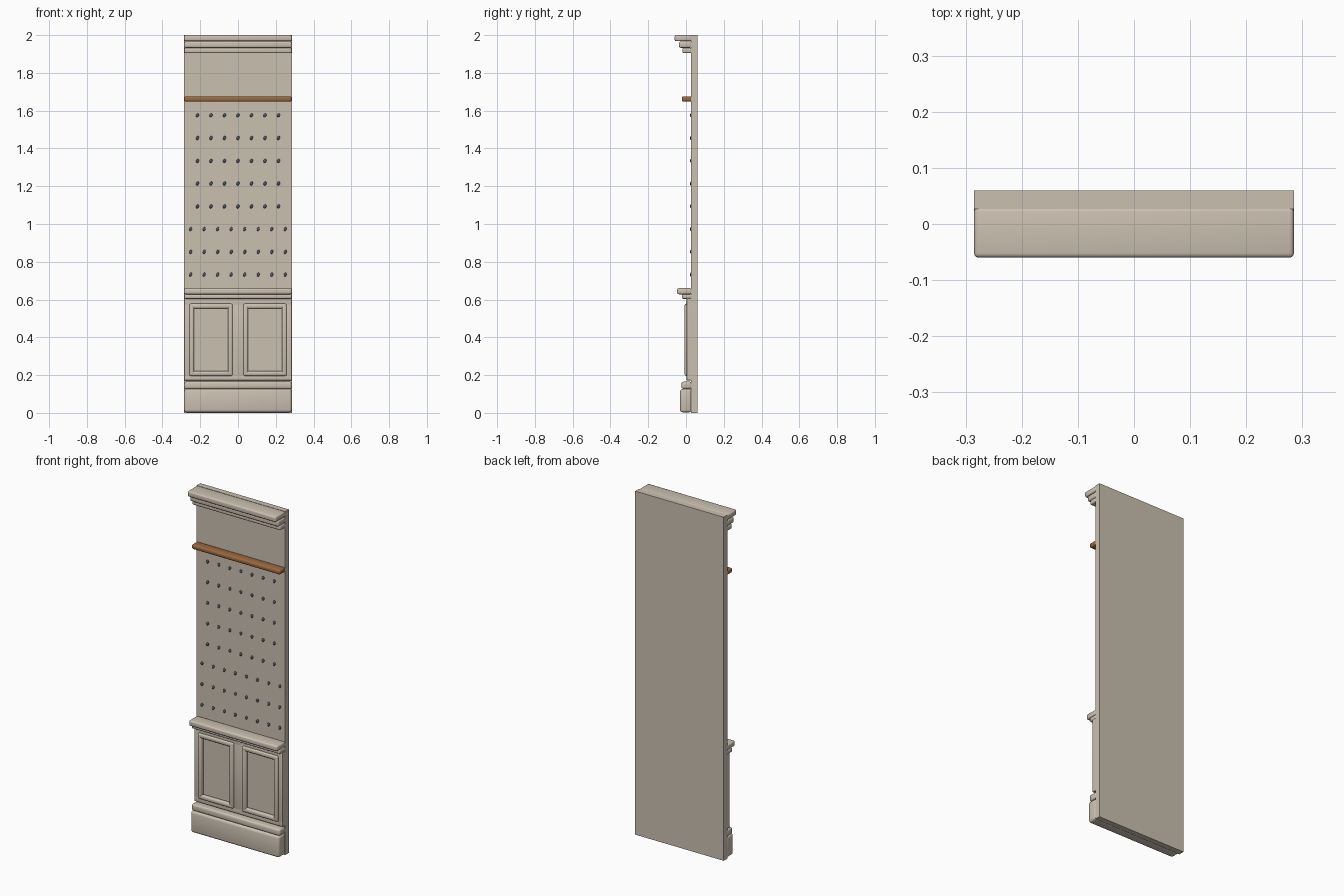
import bpy
import bmesh
from math import radians
from mathutils import Matrix

cube = bpy.data.objects.get("Cube")
if cube:
    bpy.data.objects.remove(cube, do_unlink=True)


def material(name, color):
    m = bpy.data.materials.new(name)
    m.use_nodes = True
    m.diffuse_color = (*color, 1)
    m.node_tree.nodes["Principled BSDF"].inputs["Base Color"].default_value = (*color, 1)
    return m


plaster = material("warm plaster", (0.60, 0.53, 0.44))
wood = material("brown wood", (0.33, 0.14, 0.05))
slate = material("slate blue", (0.08, 0.10, 0.14))


def finish(name, bm, mat, smooth):
    mesh = bpy.data.meshes.new(name)
    bm.to_mesh(mesh)
    bm.free()
    mesh.materials.append(mat)
    for p in mesh.polygons:
        p.use_smooth = smooth
    obj = bpy.data.objects.new(name, mesh)
    bpy.context.collection.objects.link(obj)
    return obj


def box(name, x, y, z, bevel=0.0, mat=plaster):
    """Box between (min, max) pairs, with softened edges."""
    bm = bmesh.new()
    bmesh.ops.create_cube(bm, size=1)
    for v in bm.verts:
        v.co = [r[1] if c > 0 else r[0] for c, r in zip(v.co, (x, y, z))]
    if bevel:
        bmesh.ops.bevel(bm, geom=bm.edges[:], offset=bevel, segments=3,
                        profile=0.5, affect='EDGES', clamp_overlap=True)
    return finish(name, bm, mat, bevel > 0)


HALF = 0.285
WALL = 0.027
span = (-HALF, HALF)

# Wall slab
box("wall", span, (WALL, 0.06), (0, 2))

# Full-width mouldings: name, front y, bottom, top, bevel
for name, front, low, high, bevel in (
    ("cornice_top", -0.06, 1.968, 2.0, 0.008),
    ("cornice_middle", -0.037, 1.933, 1.966, 0.008),
    ("cornice_lower", -0.018, 1.905, 1.932, 0.007),
    ("chair_rail", -0.047, 0.628, 0.66, 0.009),
    ("chair_rail_support", -0.022, 0.604, 0.628, 0.007),
    ("baseboard_cap", -0.024, 0.127, 0.165, 0.010),
    ("baseboard", -0.031, 0.003, 0.127, 0.013),
):
    box(name, span, (front, WALL + 0.003), (low, high), bevel)

# Wooden picture rail
box("picture_rail", span, (-0.022, WALL + 0.003), (1.648, 1.675), 0.009, wood)

# Wainscot frame: rails and stiles around two recessed fields
FRAME = (0.003, WALL + 0.003)
LOW, HIGH = 0.196, 0.578
box("wainscot_field", span, (0.014, WALL + 0.003), (0.175, 0.605))
box("wainscot_bottom_rail", span, FRAME, (0.172, LOW + 0.006), 0.003)
box("wainscot_top_rail", span, FRAME, (HIGH - 0.006, 0.606), 0.003)
box("wainscot_center_stile", (-0.034, 0.034), FRAME, (0.172, 0.606), 0.003)
for side, sign in (("left", 1), ("right", -1)):
    def xs(a, b):
        return tuple(sorted((sign * a, sign * b)))

    box(side + "_stile", xs(0.252, HALF), FRAME, (0.172, 0.606), 0.003)
    # Raised moulding around each field
    depth = (-0.007, 0.018)
    inner, outer, w = 0.028, 0.258, 0.026
    box(side + "_panel_inner_bar", xs(inner, inner + w), depth, (LOW, HIGH), 0.009)
    box(side + "_panel_outer_bar", xs(outer - w, outer), depth, (LOW, HIGH), 0.009)
    box(side + "_panel_bottom_bar", xs(inner, outer), depth, (LOW, LOW + w), 0.009)
    box(side + "_panel_top_bar", xs(inner, outer), depth, (HIGH - w, HIGH), 0.009)

# Wallpaper studs: seven per upper row, eight per lower row
bm = bmesh.new()
for row in range(8):
    count = 8 if row < 3 else 7
    for i in range(count):
        x = (i - (count - 1) / 2) * 0.0715
        place = (Matrix.Translation((x, WALL, 0.732 + row * 0.1205))
                 @ Matrix.Rotation(radians(20), 4, 'Y')
                 @ Matrix.Diagonal((0.008, 0.006, 0.011, 1)))
        bmesh.ops.create_uvsphere(bm, u_segments=10, v_segments=6, radius=1, matrix=place)
finish("wallpaper_studs", bm, slate, True)
